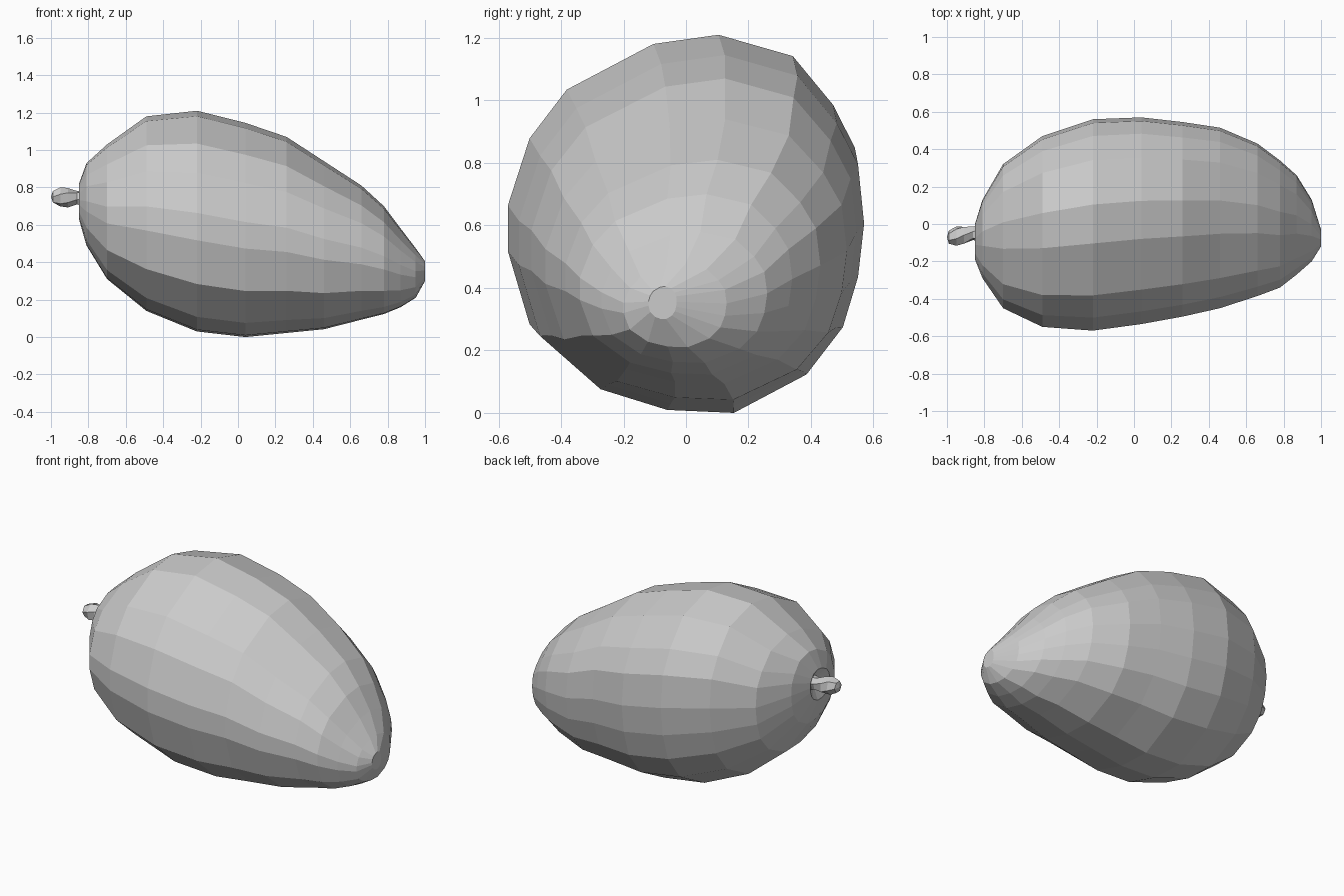
import bpy, bmesh, math
from mathutils import Vector


def make_object(name, bm):
    bmesh.ops.recalc_face_normals(bm, faces=bm.faces)
    mesh = bpy.data.meshes.new(name)
    bm.to_mesh(mesh)
    bm.free()
    obj = bpy.data.objects.new(name, mesh)
    bpy.context.collection.objects.link(obj)
    return obj


def loft(name, rings, start=None, end=None):
    """Skin equal-sized rings; ends close to a point or with a flat cap."""
    bm = bmesh.new()
    loops = [[bm.verts.new(p) for p in ring] for ring in rings]
    n = len(loops[0])
    for a, b in zip(loops, loops[1:]):
        for i in range(n):
            j = (i + 1) % n
            bm.faces.new((a[i], a[j], b[j], b[i]))
    for loop, tip in ((loops[0], start), (loops[-1], end)):
        if tip is None:
            bm.faces.new(loop)
        else:
            v = bm.verts.new(tip)
            for i in range(n):
                bm.faces.new((loop[i], loop[(i + 1) % n], v))
    return make_object(name, bm)


# Fruit cross-section seen from the right (y, z), slightly lopsided
SECTION = [(0.11, 1.21), (0.35, 1.14), (0.48, 0.98), (0.55, 0.84),
           (0.57, 0.64), (0.55, 0.46), (0.50, 0.29), (0.38, 0.13),
           (0.14, 0.0), (-0.08, 0.01), (-0.30, 0.08), (-0.50, 0.26),
           (-0.57, 0.50), (-0.57, 0.65), (-0.50, 0.87), (-0.38, 1.03),
           (-0.10, 1.18)]

# Stations along the fruit: x, z bottom, z top, y min, y max
STATIONS = [(-0.85, 0.63, 0.82, -0.19, 0.00),
            (-0.81, 0.49, 0.93, -0.29, 0.13),
            (-0.70, 0.31, 1.03, -0.45, 0.32),
            (-0.49, 0.14, 1.18, -0.55, 0.47),
            (-0.22, 0.03, 1.21, -0.57, 0.56),
            (0.04, 0.00, 1.145, -0.535, 0.57),
            (0.26, 0.022, 1.07, -0.495, 0.545),
            (0.46, 0.042, 0.94, -0.45, 0.515),
            (0.66, 0.093, 0.81, -0.385, 0.43),
            (0.78, 0.123, 0.70, -0.34, 0.34),
            (0.87, 0.16, 0.58, -0.27, 0.26),
            (0.95, 0.21, 0.475, -0.20, 0.13),
            (1.00, 0.30, 0.405, -0.12, -0.03)]

rings = []
for x, z0, z1, y0, y1 in STATIONS:
    rings.append([Vector((x, y0 + (y + 0.57) / 1.14 * (y1 - y0),
                          z0 + z / 1.21 * (z1 - z0))) for y, z in SECTION])
loft("fruit_body", rings, start=(-0.81, -0.07, 0.745))

# Stem: narrow neck widening to a knobbly cut end; x, y, z, radius
STEM = [(-0.79, -0.05, 0.74, 0.055), (-0.86, -0.05, 0.745, 0.037),
        (-0.91, -0.06, 0.745, 0.052), (-0.95, -0.065, 0.75, 0.053),
        (-0.99, -0.07, 0.75, 0.035)]
stem = []
for k, (x, y, z, r) in enumerate(STEM):
    stem.append([Vector((x, y + r * math.cos(math.tau * (i + 0.25 * k) / 6),
                         z + r * math.sin(math.tau * (i + 0.25 * k) / 6)))
                 for i in range(6)])
loft("stem", stem, end=(-1.0, -0.07, 0.75))
